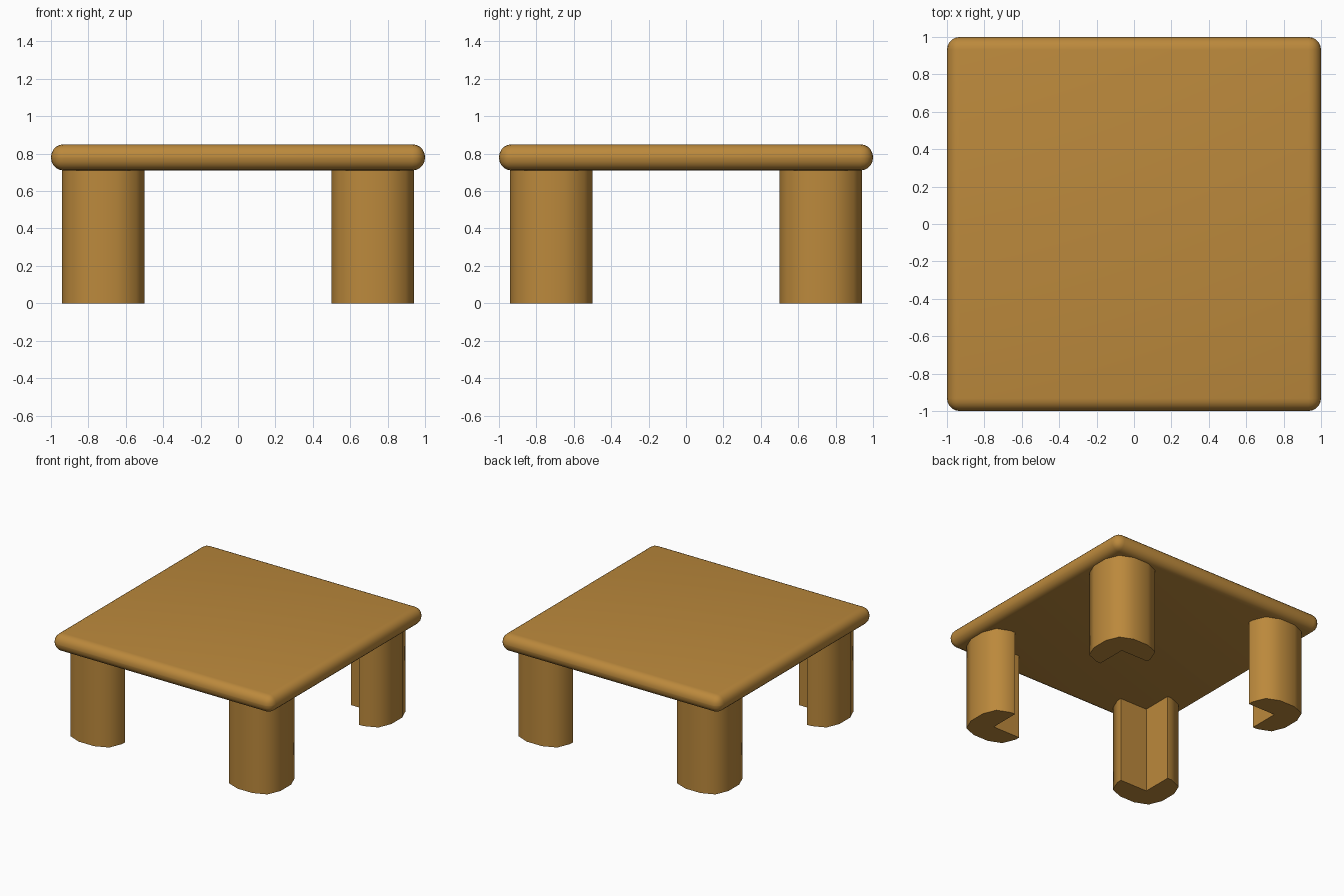
import bpy, bmesh, math

if "Cube" in bpy.data.objects:
    bpy.data.objects.remove(bpy.data.objects["Cube"])

wood = bpy.data.materials.new("warm wood")
wood.diffuse_color = (0.50, 0.25, 0.045, 1)
wood.use_nodes = True
wood.node_tree.nodes["Principled BSDF"].inputs["Base Color"].default_value = wood.diffuse_color


def finish(bm, name):
    bmesh.ops.recalc_face_normals(bm, faces=bm.faces)
    mesh = bpy.data.meshes.new(name)
    bm.to_mesh(mesh)
    bm.free()
    mesh.materials.append(wood)
    ob = bpy.data.objects.new(name, mesh)
    bpy.context.collection.objects.link(ob)
    bpy.ops.object.select_all(action='DESELECT')
    ob.select_set(True)
    bpy.context.view_layer.objects.active = ob
    bpy.ops.object.shade_smooth_by_angle(angle=math.radians(60))
    return ob


# Table top: square slab with fully rounded rim
bm = bmesh.new()
bmesh.ops.create_cube(bm, size=1)
bmesh.ops.scale(bm, vec=(2, 2, 0.14), verts=bm.verts)
bmesh.ops.translate(bm, vec=(0, 0, 0.78), verts=bm.verts)
bmesh.ops.bevel(bm, geom=bm.edges[:], offset=0.068, segments=5,
                profile=0.5, affect='EDGES')
finish(bm, "table_top")

# Legs: L-shaped posts, rounded outside, sharp notch facing the centre
INNER, OUTER, NOTCH, R = 0.5, 0.94, 0.75, 0.15
D = R * (1 - math.sqrt(0.5))
profile = [
    (NOTCH, NOTCH), (NOTCH, INNER),
    (OUTER - R, INNER), (OUTER - D, INNER + D), (OUTER, INNER + R),
    (OUTER, OUTER - R), (OUTER - D, OUTER - D), (OUTER - R, OUTER),
    (INNER + R, OUTER), (INNER + D, OUTER - D), (INNER, OUTER - R),
    (INNER, NOTCH),
]
for sx, side in ((-1, "left"), (1, "right")):
    for sy, end in ((-1, "front"), (1, "back")):
        bm = bmesh.new()
        base = bm.faces.new([bm.verts.new((sx * x, sy * y, 0)) for x, y in profile])
        ext = bmesh.ops.extrude_face_region(bm, geom=[base], use_keep_orig=True)
        top = [v for v in ext["geom"] if isinstance(v, bmesh.types.BMVert)]
        bmesh.ops.translate(bm, vec=(0, 0, 0.735), verts=top)
        finish(bm, f"{end}_{side}_leg")
